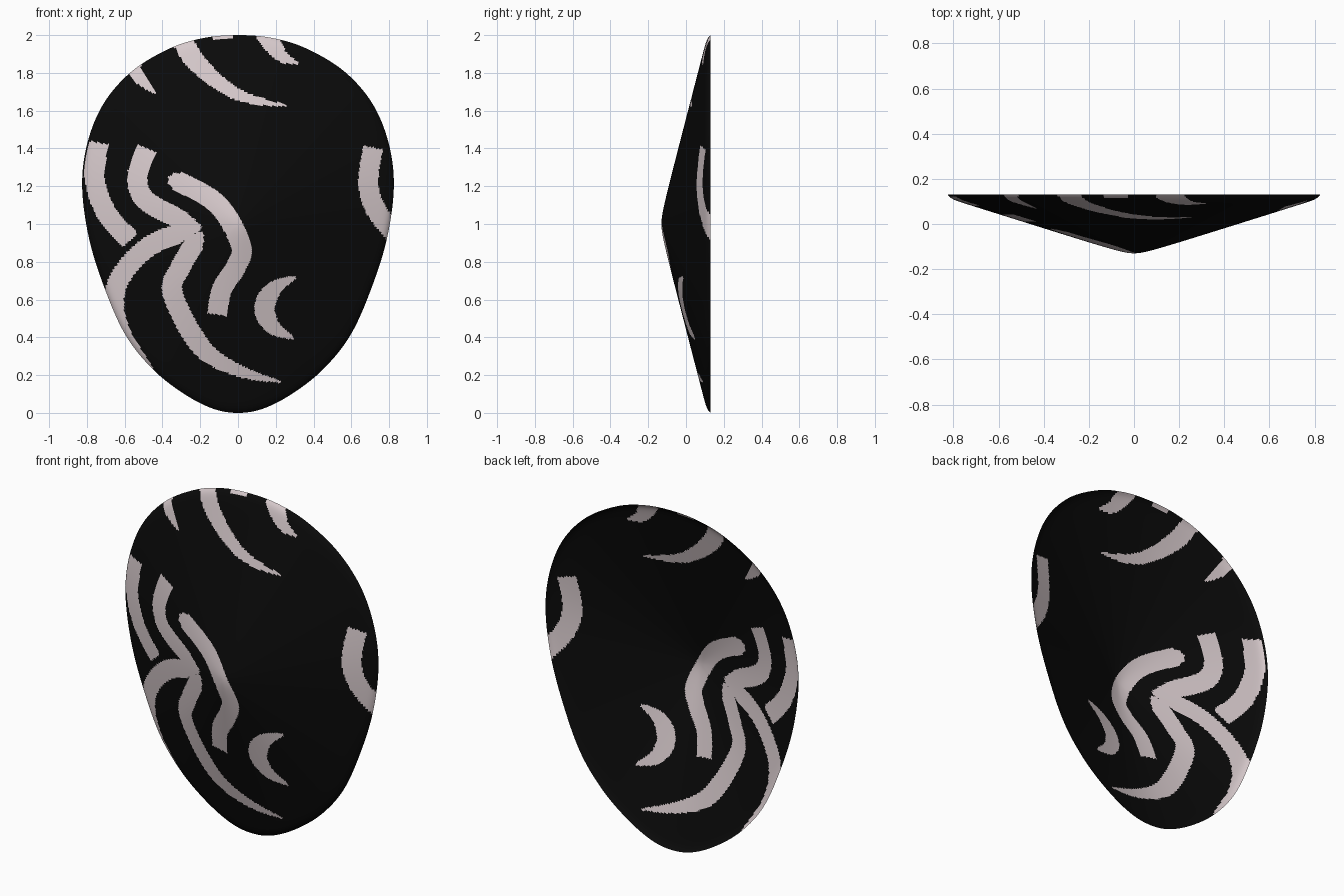
import bpy, bmesh, math
from mathutils import Vector

if "Cube" in bpy.data.objects:
    bpy.data.objects.remove(bpy.data.objects["Cube"])

HALF_WIDTH = .053   # of every painted stripe
RINGS = 110


def spline(pts, steps, closed=False):
    """Smooth curve through the points (Catmull-Rom)."""
    pts = [Vector(p) for p in pts]
    n = len(pts)
    get = (lambda i: pts[i % n]) if closed else (lambda i: pts[max(0, min(n - 1, i))])
    out = []
    for i in range(n if closed else n - 1):
        a, b, c, d = get(i - 1), get(i), get(i + 1), get(i + 2)
        for k in range(steps):
            t = k / steps
            out.append(0.5 * (2 * b + (c - a) * t + (2 * a - 5 * b + 4 * c - d) * t * t
                              + (3 * b - a - 3 * c + d) * t ** 3))
    if not closed:
        out.append(pts[-1])
    return out


def stripe(start_taper, end_taper, *pts):
    """Brush stroke as (x, z, half width); a taper of 0 gives a square end."""
    line = spline(pts, 7)
    run = [0]
    for a, b in zip(line, line[1:]):
        run.append(run[-1] + (b - a).length)
    out = []
    for p, d in zip(line, run):
        w = HALF_WIDTH
        for dist, taper in ((d, start_taper), (run[-1] - d, end_taper)):
            if dist < taper:
                w = min(w, HALF_WIDTH * (dist / taper) ** .7)
        out.append((p.x, p.y, w))
    return out


strokes = [
    # upper rim
    stripe(0, .25, (-.58, 1.86), (-.5, 1.75), (-.43, 1.69)),
    stripe(0, .6, (-.31, 2), (-.21, 1.845), (0, 1.685), (.26, 1.625)),
    stripe(0, 0, (-.13, 2.03), (-.03, 2.03)),
    stripe(0, .2, (.14, 2.02), (.225, 1.895), (.32, 1.85)),
    # right edge
    stripe(0, 0, (.715, 1.405), (.69, 1.22), (.73, 1.075), (.84, .94)),
    # left group
    stripe(0, 0, (-.735, 1.43), (-.76, 1.25), (-.7, 1.065), (-.57, .915)),
    stripe(0, .15, (-.48, 1.4), (-.533, 1.25), (-.475, 1.115), (-.19, .975)),
    stripe(.15, .3, (-.19, .985), (-.465, .885), (-.64, .68), (-.63, .45), (-.45, .23)),
    # centre
    stripe(.05, 0, (-.37, 1.25), (-.115, 1.11), (.015, .89), (-.01, .775), (-.085, .655),
           (-.11, .52)),
    stripe(.08, .5, (-.19, .96), (-.305, .77), (-.345, .63), (-.195, .35), (0, .225),
           (.23, .163)),
    # crescent
    stripe(.2, .2, (.31, .72), (.2, .665), (.14, .56), (.185, .455), (.3, .392)),
]
boxes = []
for c in strokes:
    xs, zs = [p[0] for p in c], [p[1] for p in c]
    boxes.append((c, min(xs) - .06, max(xs) + .06, min(zs) - .06, max(zs) + .06))


def painted(x, z):
    """True where a point lies on a stripe."""
    for c, x0, x1, z0, z1 in boxes:
        if not (x0 < x < x1 and z0 < z < z1):
            continue
        for i in range(len(c) - 1):
            ax, az, aw = c[i]
            bx, bz, bw = c[i + 1]
            dx, dz = bx - ax, bz - az
            t = ((x - ax) * dx + (z - az) * dz) / (dx * dx + dz * dz)
            # small overlap closes the gaps on the outside of bends
            lo = 0 if i == 0 else -.4
            hi = 1 if i == len(c) - 2 else 1.4
            if lo <= t <= hi:
                w = aw + (bw - aw) * max(0, min(1, t))
                if math.hypot(x - ax - dx * t, z - az - dz * t) < w:
                    return True
    return False


def depth(s):
    """Rounded cone from the tip (s = 0) to a small lip at the rim (s = 1)."""
    cone = -.13 + math.hypot(.26 * s, .016) - .016
    return cone + .0155 * s ** 60


def material(name, color):
    m = bpy.data.materials.new(name)
    m.diffuse_color = (*color, 1)
    m.use_nodes = True
    m.node_tree.nodes["Principled BSDF"].inputs["Base Color"].default_value = m.diffuse_color
    return m


# Egg-shaped rim, mirrored from its right half
half = [(0, 0), (.14, .025), (.30, .11), (.46, .24), (.60, .42), (.71, .67), (.79, .93),
        (.825, 1.2), (.797, 1.43), (.71, 1.64), (.56, 1.81), (.36, 1.93), (.18, 1.985), (0, 2)]
rim = spline(half + [(-x, z) for x, z in half[-2:0:-1]], 20, closed=True)

# Mask shell: open at the back, rings around the tip
bm = bmesh.new()
tip = bm.verts.new((0, depth(0), 1))
rings = []
for r in range(1, RINGS + 1):
    s = r / RINGS
    rings.append([bm.verts.new((p.x * s, depth(s), 1 + (p.y - 1) * s)) for p in rim])
n = len(rim)
for k in range(n):
    j = (k + 1) % n
    bm.faces.new((tip, rings[0][k], rings[0][j]))
    for a, b in zip(rings, rings[1:]):
        bm.faces.new((a[k], b[k], b[j], a[j]))

# Paint the stripes by face position
for f in bm.faces:
    f.smooth = True
    c = f.calc_center_median()
    f.material_index = int(painted(c.x, c.z))

mesh = bpy.data.meshes.new("mask_shell")
bm.to_mesh(mesh)
bm.free()
mesh.materials.append(material("black", (.003, .003, .003)))
mesh.materials.append(material("pale_pink", (.68, .59, .605)))
shell = bpy.data.objects.new("mask_shell", mesh)
bpy.context.collection.objects.link(shell)
